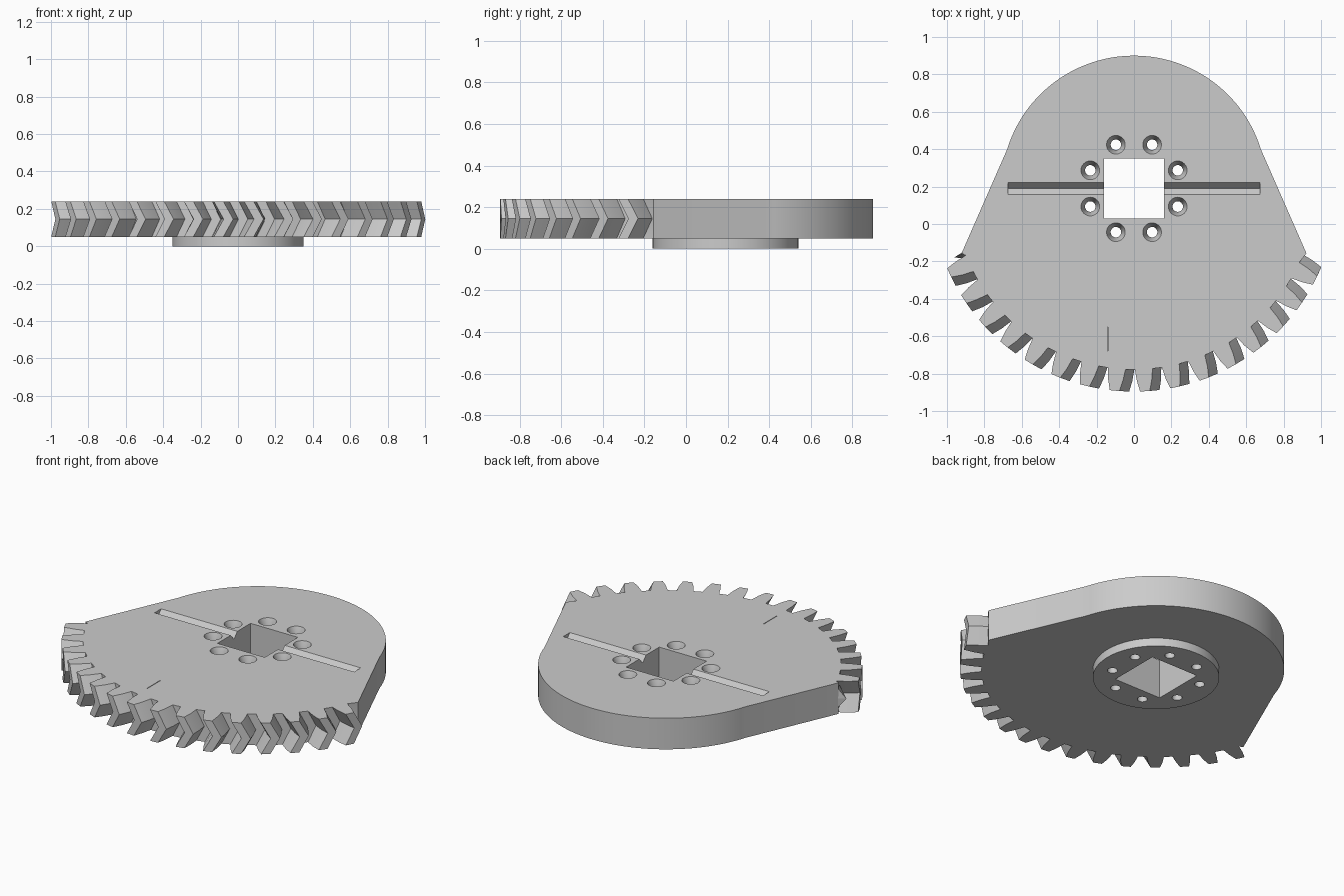
import bpy, bmesh
from math import sin, cos, pi, radians

cube = bpy.data.objects.get("Cube")
if cube:
    bpy.data.objects.remove(cube, do_unlink=True)

CY = 0.19                      # y of the pivot axis
BOTTOM, MID, TOP = 0.05, 0.145, 0.24
ROOT, TIP = 0.968, 1.086
TEETH, PITCH, FIRST, TWIST = 16, 360 / 42, 204.5, 2.8

steel = bpy.data.materials.new("plain_grey")
steel.use_nodes = True
grey = (0.6, 0.6, 0.6, 1)
steel.diffuse_color = grey
steel.node_tree.nodes["Principled BSDF"].inputs["Base Color"].default_value = grey


def polar(r, deg, cx=0.0, cy=CY):
    return cx + r * cos(radians(deg)), cy + r * sin(radians(deg))


def circle(r, cx=0.0, cy=CY, n=32):
    return [polar(r, 360 * i / n, cx, cy) for i in range(n)]


def rect(hx, hy, cx=0.0, cy=CY):
    return [(cx - hx, cy - hy), (cx + hx, cy - hy), (cx + hx, cy + hy), (cx - hx, cy + hy)]


def loft(name, layers):
    """Solid skinned through (z, outline) layers, bottom to top."""
    bm = bmesh.new()
    rings = [[bm.verts.new((x, y, z)) for x, y in pts] for z, pts in layers]
    n = len(rings[0])
    bm.faces.new(rings[0][::-1])
    bm.faces.new(rings[-1])
    for low, high in zip(rings, rings[1:]):
        for i in range(n):
            j = (i + 1) % n
            bm.faces.new((low[i], low[j], high[j], high[i]))
    bmesh.ops.recalc_face_normals(bm, faces=bm.faces[:])
    mesh = bpy.data.meshes.new(name)
    bm.to_mesh(mesh)
    bm.free()
    mesh.materials.append(steel)
    obj = bpy.data.objects.new(name, mesh)
    bpy.context.collection.objects.link(obj)
    return obj


def plate_outline(twist):
    """Rounded back, straight flanks and a toothed front sector."""
    pts = [polar(0.71, 17 + 146 * i / 64) for i in range(65)]
    pts.append(polar(0.985, 200.6))
    for t in range(TEETH):
        a = FIRST + t * PITCH + twist
        flank = ((ROOT, 2.8), (1.03, 2.2), (TIP, 1.35))
        pts += [polar(r, a - w) for r, w in flank]
        pts += [polar(r, a + w) for r, w in reversed(flank)]
    pts.append(polar(0.985, 339.4))
    return pts


# Toothed plate and the hub below it
plate = loft("gear_plate", [(BOTTOM, plate_outline(0)), (MID, plate_outline(TWIST)),
                            (TOP, plate_outline(0))])
hub = loft("hub", [(0, circle(0.35, n=96)), (BOTTOM, circle(0.35, n=96))])

# Cutters: square bore, countersunk bolt holes, V groove, fine index mark
through = [loft("bore_cutter", [(-0.1, rect(0.16, 0.16)), (0.4, rect(0.16, 0.16))])]
for k in range(8):
    cx, cy = polar(0.253, 22.5 + 45 * k)
    profile = ((-0.1, 0.028), (0.18, 0.028), (TOP, 0.05), (0.27, 0.061))
    through.append(loft("bolt_hole_cutter", [(z, circle(r, cx, cy)) for z, r in profile]))
groove = loft("groove_cutter", [(0.205, rect(0.675, 0.001)), (TOP, rect(0.675, 0.032)),
                                (0.275, rect(0.675, 0.063))])
mark = loft("mark_cutter", [(0.22, rect(0.002, 0.065, -0.14, -0.615)),
                            (0.3, rect(0.002, 0.065, -0.14, -0.615))])


def cut(obj, cutters):
    bpy.context.view_layer.objects.active = obj
    for c in cutters:
        mod = obj.modifiers.new("cut", "BOOLEAN")
        mod.operation, mod.solver, mod.object = "DIFFERENCE", "EXACT", c
        bpy.ops.object.modifier_apply(modifier=mod.name)


cut(plate, through + [groove, mark])
cut(hub, through)
for c in through + [groove, mark]:
    bpy.data.objects.remove(c, do_unlink=True)

# Sliver of the clipped tooth beside the left flank
loft("tooth_sliver", [(z, [(-0.9, -0.14), (x, y), (-0.91, -0.185)])
                      for z, x, y in ((0.08, -0.912, -0.155), (MID, -0.96, -0.178),
                                      (0.21, -0.912, -0.155))])

# Smooth round walls, keep edges crisp
bpy.ops.object.select_all(action="DESELECT")
for obj in (plate, hub):
    obj.select_set(True)
bpy.context.view_layer.objects.active = plate
bpy.ops.object.shade_smooth_by_angle(angle=radians(25))
